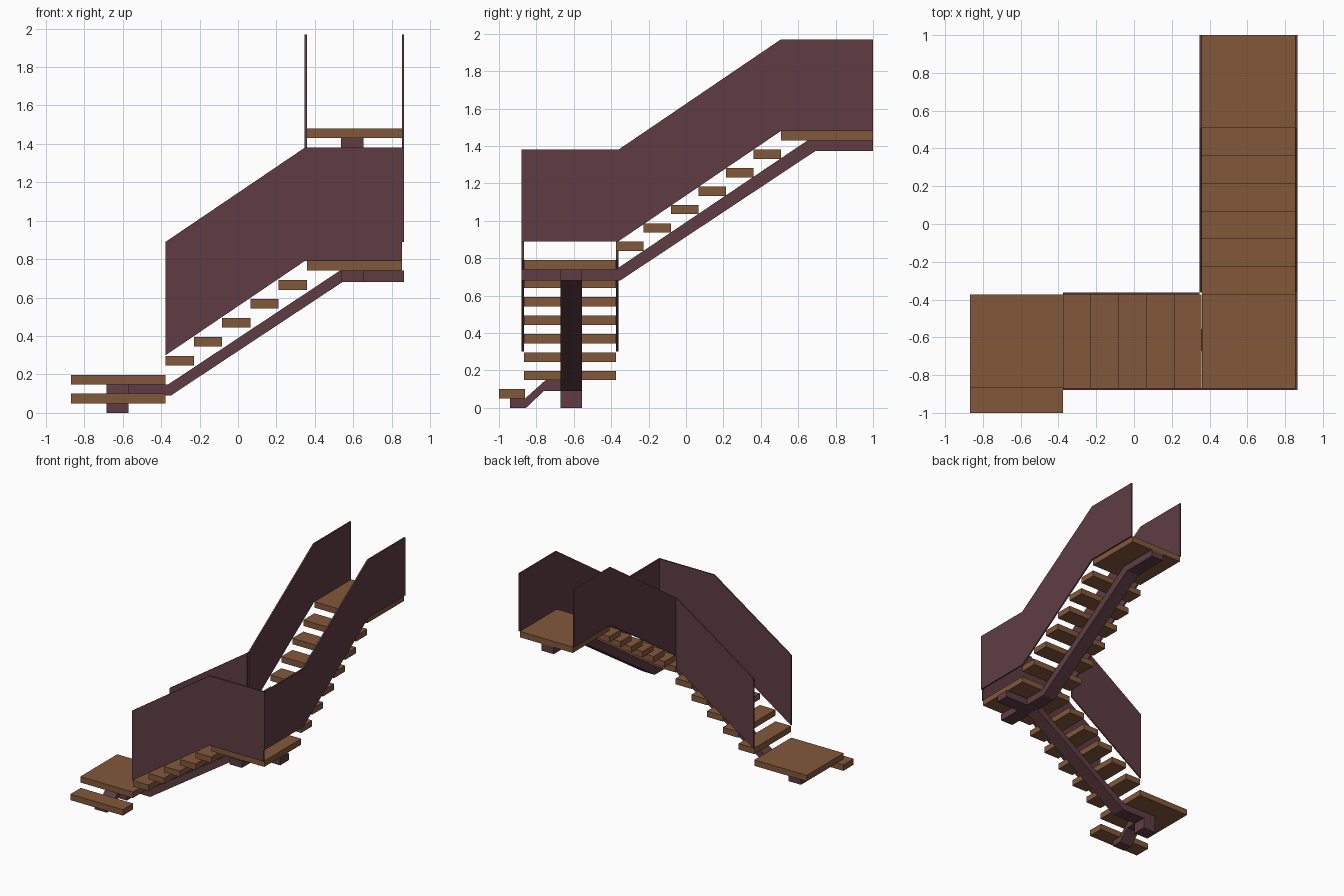
import bpy
import bmesh
from mathutils import Vector

cube = bpy.data.objects.get("Cube")
if cube:
    bpy.data.objects.remove(cube, do_unlink=True)


def make_material(name, rgb):
    mat = bpy.data.materials.new(name)
    mat.use_nodes = True
    mat.diffuse_color = (*rgb, 1)
    mat.node_tree.nodes["Principled BSDF"].inputs["Base Color"].default_value = (*rgb, 1)
    return mat


wood = make_material("brown wood", (0.223, 0.098, 0.043))
steel = make_material("plum painted steel", (0.112, 0.046, 0.055))


def extrude_profile(name, points, axis, start, end, mat):
    """Extrude a side profile along x (points are y, z) or y (points are x, z)."""
    def place(p, depth):
        return Vector((depth, p[0], p[1])) if axis == "x" else Vector((p[0], depth, p[1]))

    bm = bmesh.new()
    face = bm.faces.new([bm.verts.new(place(p, start)) for p in points])
    result = bmesh.ops.extrude_face_region(bm, geom=[face])
    moved = [v for v in result["geom"] if isinstance(v, bmesh.types.BMVert)]
    shift = place((0, 0), end - start)
    bmesh.ops.translate(bm, verts=moved, vec=shift)
    bmesh.ops.recalc_face_normals(bm, faces=bm.faces)
    mesh = bpy.data.meshes.new(name)
    bm.to_mesh(mesh)
    bm.free()
    mesh.materials.append(mat)
    obj = bpy.data.objects.new(name, mesh)
    bpy.context.collection.objects.link(obj)
    return obj


def box(name, x, y, z, mat):
    points = [(x[0], z[0]), (x[1], z[0]), (x[1], z[1]), (x[0], z[1])]
    return extrude_profile(name, points, "y", y[0], y[1], mat)


RISE, RUN, THICK = 0.0985, 0.147, 0.05
LOW_X = (-0.868, -0.377)     # bottom flight width
HIGH_X = (0.359, 0.853)      # top flight width
MID_Y = (-0.867, -0.374)     # middle flight width


def slab(name, x, y, top):
    box(name, x, y, (top - THICK, top), wood)


# Treads and landings
slab("bottom_tread", LOW_X, (-1.0, -0.862), 0.1)
slab("bottom_landing", LOW_X, MID_Y, 0.198)
for i in range(5):
    x = LOW_X[1] + i * RUN
    slab(f"middle_tread_{i + 1}", (x, x + RUN), MID_Y, 0.198 + RISE * (i + 1))
slab("corner_landing", HIGH_X, MID_Y, 0.79)
for i in range(6):
    y = MID_Y[1] + i * RUN
    slab(f"upper_tread_{i + 1}", HIGH_X, (y, y + RUN), 0.79 + RISE * (i + 1))
slab("top_landing", HIGH_X, (0.507, 1.0), 1.48)

# Central beams under each flight
extrude_profile("bottom_beam", [
    (-0.94, 0), (-0.855, 0), (-0.76, 0.09), (-0.557, 0.09),
    (-0.557, 0.149), (-0.75, 0.149), (-0.86, 0.05), (-0.94, 0.05)],
    "x", -0.685, -0.57, steel)
extrude_profile("middle_beam", [
    (-0.57, 0.09), (-0.35, 0.09), (0.545, 0.682), (0.865, 0.682),
    (0.865, 0.74), (0.53, 0.74), (-0.362, 0.149), (-0.57, 0.149)],
    "y", -0.672, -0.557, steel)
extrude_profile("upper_beam", [
    (-0.879, 0.682), (-0.35, 0.682), (0.69, 1.372), (1.0, 1.372),
    (1.0, 1.43), (0.65, 1.43), (-0.375, 0.74), (-0.879, 0.74)],
    "x", 0.537, 0.652, steel)
box("support_foot", (-0.685, -0.57), (-0.672, -0.557), (0, 0.09), steel)


# Solid balustrade panels: a sheet of constant height following the slope
def panel(name, line, axis, start, end):
    height = 0.59
    upper = [(u, z + height) for u, z in reversed(line)]
    extrude_profile(name, line + upper, axis, start, end, steel)


panel("middle_outer_panel", [(-0.377, 0.3), (0.347, 0.79), (0.853, 0.79)],
      "y", -0.879, -0.867)
panel("middle_inner_panel", [(-0.377, 0.3), (0.347, 0.79)],
      "y", -0.374, -0.362)


def upper_panel(name, front, x):
    # The bottom edge sits closer to the top rail on the level top section
    ends = [(1.0, 1.48), (1.0, 1.97), (0.507, 1.97), (-0.362, 1.38)]
    low = [(-0.362, 0.89), (0.507, 1.48)]
    if front < -0.4:
        points = [(front, 0.89)] + low + ends + [(front, 1.38)]
    else:
        points = low + ends
    extrude_profile(name, points, "x", x, x + 0.012, steel)


upper_panel("upper_left_panel", -0.879, 0.853)
upper_panel("upper_right_panel", -0.362, 0.347)
